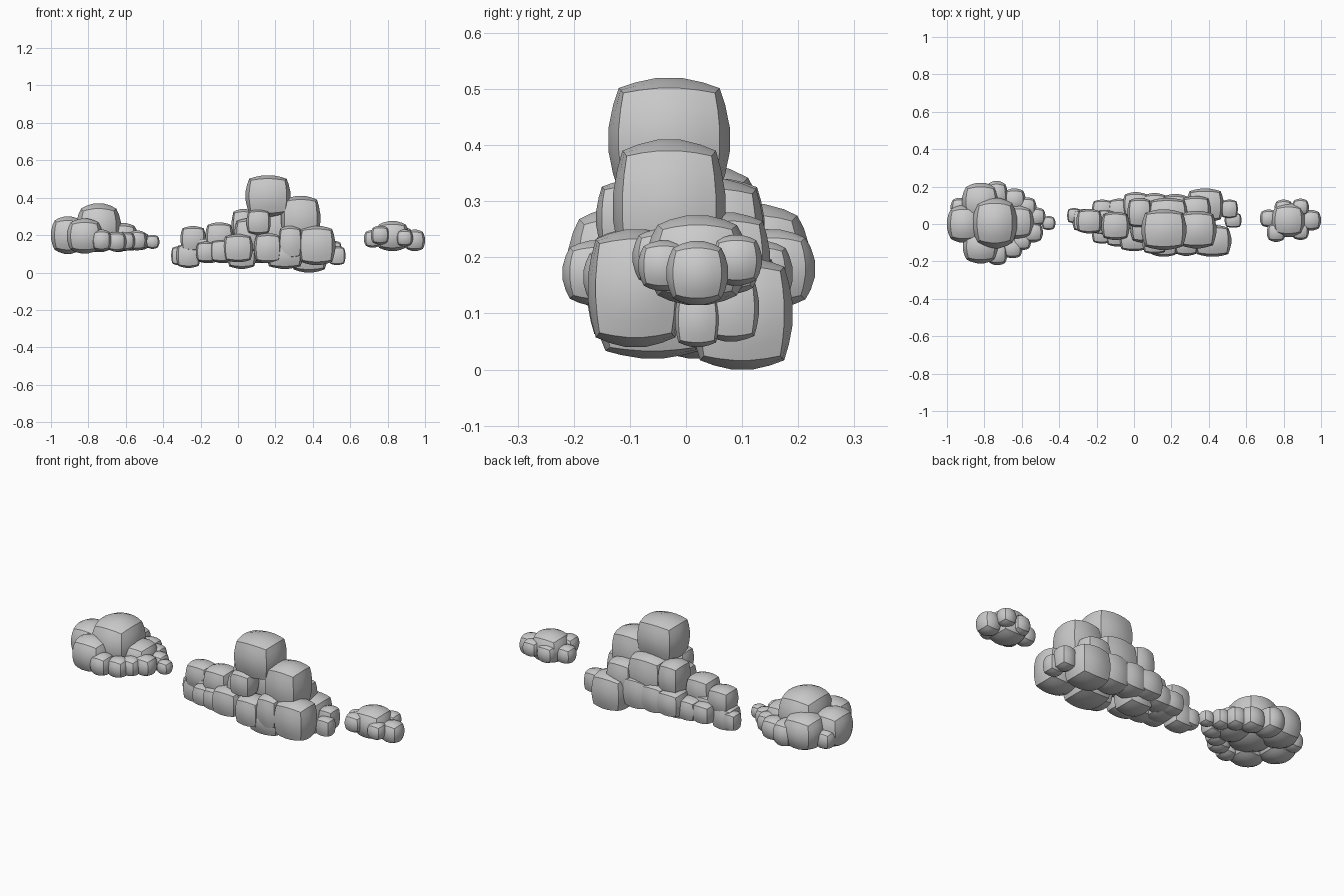
import bpy, bmesh
from mathutils import Vector


def puff(bm, centre, radii, roundness):
    """A cube grid bulged part way towards a ball, edges still readable."""
    tmp = bmesh.new()
    bmesh.ops.create_cube(tmp, size=2.0)
    bmesh.ops.subdivide_edges(tmp, edges=tmp.edges[:], cuts=4, use_grid_fill=True)
    for v in tmp.verts:
        v.co = v.co.lerp(v.co.normalized(), roundness)
    top = max(v.co.z for v in tmp.verts)
    c = Vector(centre)
    for v in tmp.verts:
        v.co = Vector([v.co[i] / top * radii[i] for i in range(3)]) + c
    me = bpy.data.meshes.new("puff")
    tmp.to_mesh(me)
    tmp.free()
    bm.from_mesh(me)
    bpy.data.meshes.remove(me)


def cloud(name, groups, roundness):
    """Join all the puffs of one cloud part into a single object."""
    bm = bmesh.new()
    for x, y, z, *r in groups:
        puff(bm, (x, y, z), r if len(r) == 3 else r * 3, roundness)
    me = bpy.data.meshes.new(name)
    bm.to_mesh(me)
    bm.free()
    ob = bpy.data.objects.new(name, me)
    bpy.context.collection.objects.link(ob)
    bpy.ops.object.select_all(action='DESELECT')
    ob.select_set(True)
    bpy.context.view_layer.objects.active = ob
    bpy.ops.object.shade_smooth_by_angle(angle=0.5)


# Left round cloud: big puffs, then the fringe
cloud("left_cloud_core", [
    (-.745, .005, .24, .12, .135, .13),
    (-.91, 0, .20, .09, .10, .10),
    (-.82, -.12, .195, .095, .09, .093),
    (-.82, .12, .20, .10, .10, .095),
    (-.62, .01, .19, .085, .09, .075),
], .8)
cloud("left_cloud_fringe", [
    (-.735, .15, .18, .06, .08, .07), (-.73, -.16, .172, .053, .06, .058),
    (-.64, .13, .17, .06), (-.575, .09, .17, .053), (-.52, .04, .168, .047),
    (-.457, .005, .164, .037), (-.54, -.045, .172, .053),
    (-.60, -.09, .168, .05), (-.65, -.13, .165, .053), (-.93, .09, .17, .05),
], .8)

# Middle cloud: upper tower
cloud("middle_cloud_tower", [
    (.16, -.03, .41, .12, .108, .11),
    (.335, -.03, .29, .105, .10, .12),
    (.18, .05, .23, .11, .09, .11),
    (.03, .06, .25, .065, .08, .09),
    (.11, -.10, .27, .065, .06, .067),
], .62)
# Middle cloud: lower right mass
cloud("middle_cloud_base", [
    (.42, -.09, .145, .10, .085, .105), (.38, .10, .10, .10, .09, .10),
    (.16, -.105, .13, .075, .07, .08), (.28, -.10, .16, .065, .07, .09),
    (.25, -.06, .10, .10, .10, .08), (.33, .07, .19, .08, .08, .09),
    (.22, .08, .13, .08, .08, .09), (.11, .09, .13, .07, .075, .08),
    (.53, .02, .09, .045, .04, .05), (.51, .08, .11, .045, .05, .06),
], .62)
# Middle cloud: trailing left tail
cloud("middle_cloud_tail", [
    (-.265, .02, .09, .065, .06, .065), (-.32, .045, .09, .037, .04, .05),
    (-.24, .015, .18, .068, .065, .068), (-.10, -.01, .19, .075, .075, .078),
    (-.17, -.05, .11, .055), (-.09, -.06, .115, .06),
    (0, -.08, .13, .08, .065, .075), (.02, .02, .10, .08, .08, .08),
    (-.17, .075, .11, .055), (-.08, .075, .11, .06), (.01, .10, .13, .07),
    (.06, -.02, .20, .08, .08, .09), (-.16, .01, .12, .07),
], .62)

# Small right cloud
cloud("right_cloud", [
    (.825, .02, .195, .09, .09, .08), (.72, .03, .18, .047),
    (.76, -.045, .20, .05), (.89, -.04, .185, .045),
    (.945, .02, .172, .055, .055, .057), (.89, .09, .195, .045),
    (.80, .08, .185, .05),
], .8)
